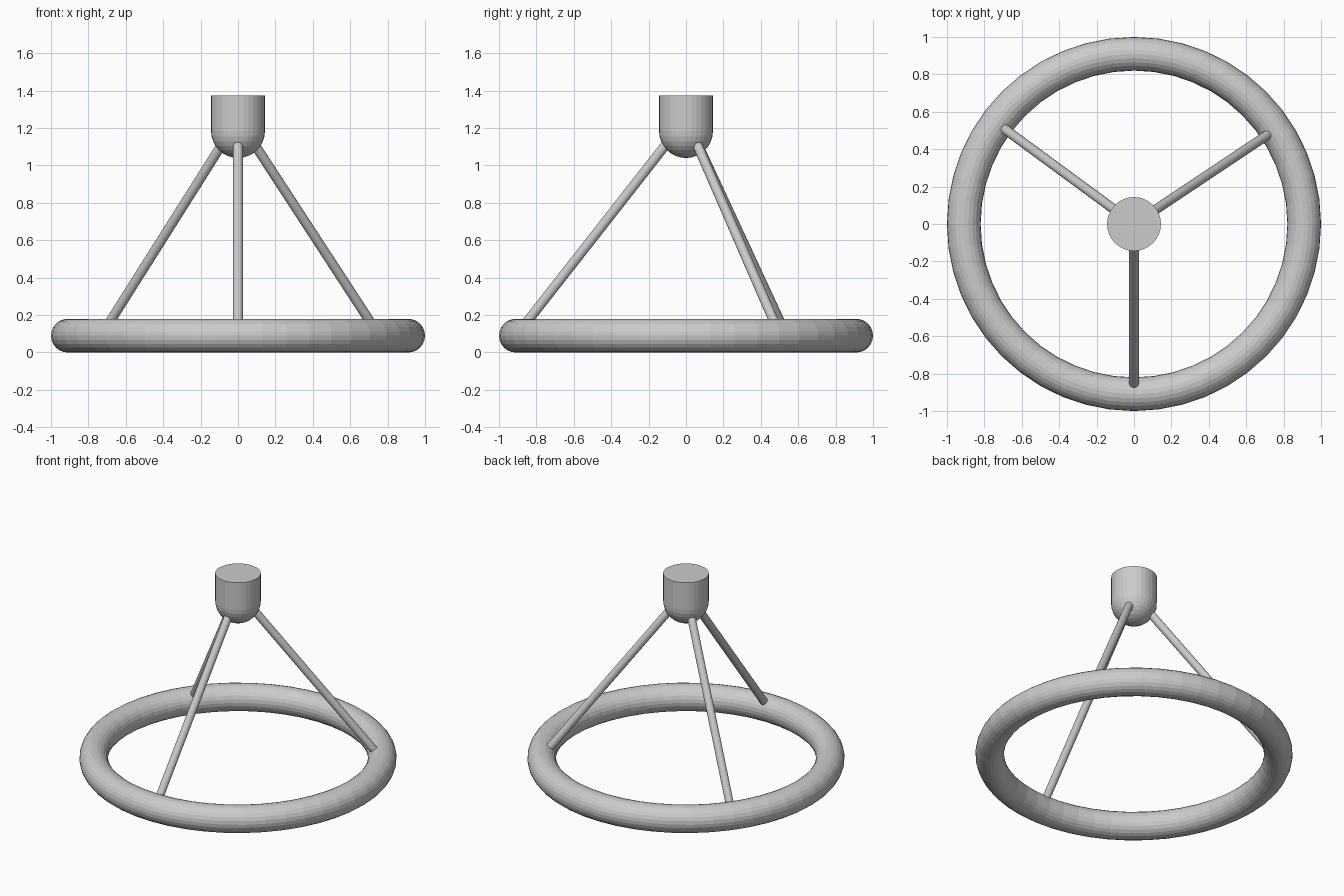
import bpy, bmesh, math
from mathutils import Vector

if "Cube" in bpy.data.objects:
    bpy.data.objects.remove(bpy.data.objects["Cube"])

grey = bpy.data.materials.new("light_grey")
grey.diffuse_color = (0.6, 0.6, 0.6, 1)
grey.use_nodes = True
grey.node_tree.nodes["Principled BSDF"].inputs["Base Color"].default_value = grey.diffuse_color


def lathe(name, profile, steps, closed=False):
    """Spin an (r, z) profile about the z axis."""
    bm = bmesh.new()
    verts = [bm.verts.new((r, 0, z)) for r, z in profile]
    edges = [bm.edges.new(p) for p in zip(verts, verts[1:])]
    if closed:
        edges.append(bm.edges.new((verts[-1], verts[0])))
    bmesh.ops.spin(bm, geom=verts + edges, cent=(0, 0, 0), axis=(0, 0, 1),
                   angle=math.tau, steps=steps, use_duplicate=False)
    bmesh.ops.remove_doubles(bm, verts=bm.verts, dist=1e-4)
    bmesh.ops.recalc_face_normals(bm, faces=bm.faces)
    mesh = bpy.data.meshes.new(name)
    bm.to_mesh(mesh)
    bm.free()
    mesh.materials.append(grey)
    ob = bpy.data.objects.new(name, mesh)
    bpy.context.collection.objects.link(ob)
    return ob


def rod(name, a, b, radius):
    a, b = Vector(a), Vector(b)
    bpy.ops.mesh.primitive_cylinder_add(vertices=16, radius=radius,
                                        depth=(b - a).length, location=(a + b) / 2)
    ob = bpy.context.object
    ob.name = name
    ob.rotation_euler = (b - a).to_track_quat('Z', 'Y').to_euler()
    ob.data.materials.append(grey)


# Base ring: round tube lying on the ground
R, T = 0.91, 0.09
circle = [(R + T * math.cos(i * math.tau / 24), T + T * math.sin(i * math.tau / 24))
          for i in range(24)]
lathe("base_ring", circle, 48, closed=True)

# Hub: flat-topped cylinder with a domed underside
H, ZC = 0.144, 1.184
dome = [(H * math.sin(i * math.pi / 16), ZC - H * math.cos(i * math.pi / 16))
        for i in range(9)]
lathe("hub", dome + [(H, 1.375), (0, 1.375)], 32)

# Three struts from the hub dome to the ring
for name, deg in (("front_strut", -90), ("right_strut", 33.7), ("left_strut", 143.7)):
    c, s = math.cos(math.radians(deg)), math.sin(math.radians(deg))
    rod(name, (0.9 * c, 0.9 * s, 0.1), (0.06 * c, 0.06 * s, 1.172), 0.026)
